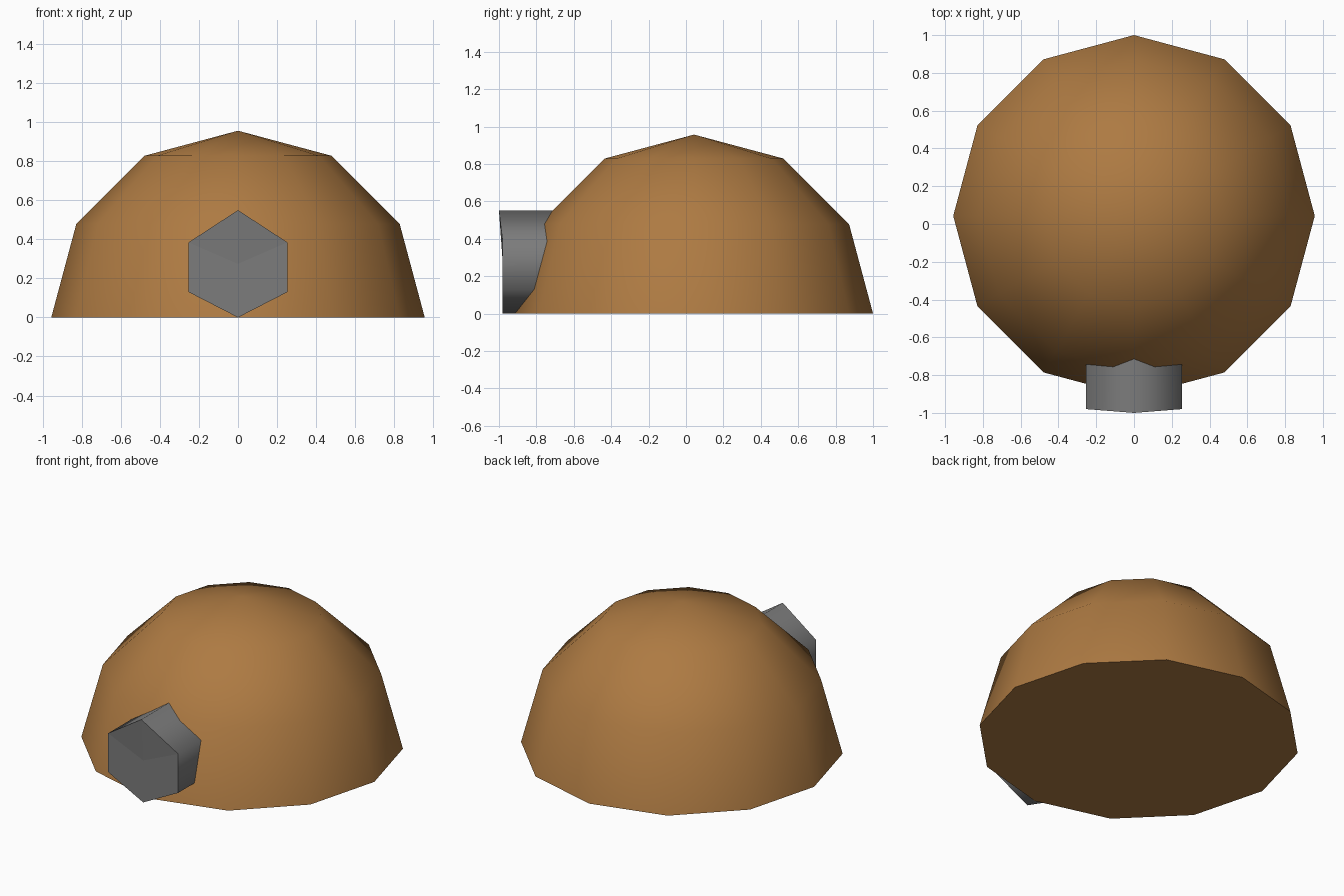
import bpy, bmesh, math

if "Cube" in bpy.data.objects:
    bpy.data.objects.remove(bpy.data.objects["Cube"])


def material(name, rgb):
    m = bpy.data.materials.new(name)
    m.diffuse_color = (*rgb, 1)
    m.use_nodes = True
    m.node_tree.nodes["Principled BSDF"].inputs["Base Color"].default_value = m.diffuse_color
    return m


def finish(name, bm, mat):
    # Smooth walls, flat end caps, with crisp edges where they meet
    bmesh.ops.recalc_face_normals(bm, faces=bm.faces[:])
    for e in bm.edges:
        if len({f.smooth for f in e.link_faces}) > 1:
            e.smooth = False
    me = bpy.data.meshes.new(name)
    bm.to_mesh(me)
    bm.free()
    me.materials.append(mat)
    ob = bpy.data.objects.new(name, me)
    bpy.context.collection.objects.link(ob)


brown = material("brown hide", (0.42, 0.195, 0.055))
grey = material("entrance grey", (0.2, 0.2, 0.2))

# Dome: half a 12-sided ball, closed underneath
SIDES, RADIUS, CENTRE_Y = 12, 0.957, 0.043
bm = bmesh.new()
rings = []
for k in range(3):
    a = math.radians(30 * k)
    r, z = RADIUS * math.cos(a), RADIUS * math.sin(a)
    rings.append([bm.verts.new((r * math.cos(math.tau * i / SIDES),
                                CENTRE_Y + r * math.sin(math.tau * i / SIDES), z))
                  for i in range(SIDES)])
apex = bm.verts.new((0, CENTRE_Y, RADIUS))
for i in range(SIDES):
    j = (i + 1) % SIDES
    for low, high in zip(rings, rings[1:]):
        bm.faces.new((low[i], low[j], high[j], high[i])).smooth = True
    bm.faces.new((rings[-1][i], rings[-1][j], apex)).smooth = True
bm.faces.new(rings[0])
finish("dome", bm, brown)

# Entrance: hexagonal tunnel running into the dome, peak leaning slightly forward
section = [(0, 0), (0.253, 0.13), (0.253, 0.385), (0, 0.55), (-0.253, 0.385), (-0.253, 0.13)]
bm = bmesh.new()
front = [bm.verts.new((x, -1.0 if z > 0.5 else -0.98, z)) for x, z in section]
back = [bm.verts.new((x, -0.7, z)) for x, z in section]
middle = bm.verts.new((0, -0.98, 0.275))
for i in range(6):
    j = (i + 1) % 6
    bm.faces.new((front[i], front[j], back[j], back[i])).smooth = True
    bm.faces.new((front[i], front[j], middle))
bm.faces.new(back)
finish("entrance", bm, grey)
